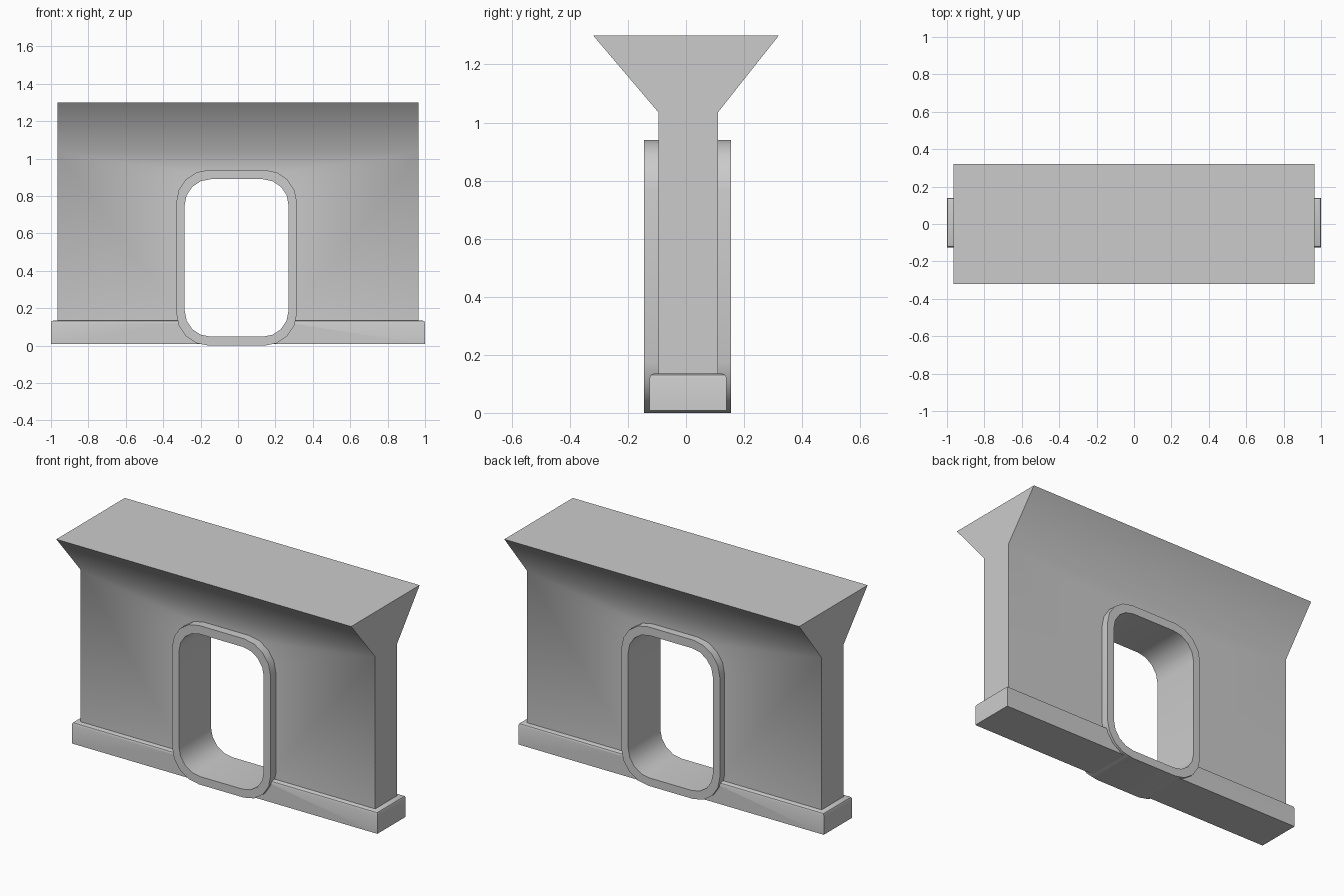
import bpy, bmesh
from math import pi, cos, sin, radians

if "Cube" in bpy.data.objects:
    bpy.data.objects.remove(bpy.data.objects["Cube"])


def new_object(name, bm):
    bmesh.ops.recalc_face_normals(bm, faces=bm.faces[:])
    mesh = bpy.data.meshes.new(name)
    bm.to_mesh(mesh)
    bm.free()
    obj = bpy.data.objects.new(name, mesh)
    bpy.context.collection.objects.link(obj)
    return obj


def prism(name, points, offset):
    """Extrude a closed outline of 3D points along an offset."""
    bm = bmesh.new()
    face = bm.faces.new([bm.verts.new(p) for p in points])
    out = bmesh.ops.extrude_face_region(bm, geom=[face], use_keep_orig=True)
    verts = [g for g in out["geom"] if isinstance(g, bmesh.types.BMVert)]
    bmesh.ops.translate(bm, verts=verts, vec=offset)
    return new_object(name, bm)


def rounded_rect(x0, x1, z0, z1, r, y, seg=4):
    corners = [(x1 - r, z1 - r), (x0 + r, z1 - r), (x0 + r, z0 + r), (x1 - r, z0 + r)]
    return [(cx + r * cos((q + i / seg) * pi / 2), y, cz + r * sin((q + i / seg) * pi / 2))
            for q, (cx, cz) in enumerate(corners) for i in range(seg + 1)]


def activate(obj):
    bpy.ops.object.select_all(action='DESELECT')
    obj.select_set(True)
    bpy.context.view_layer.objects.active = obj


# Wall with flared top
profile = [(-0.095, 0.02), (0.11, 0.02), (0.11, 1.035), (0.32, 1.30), (-0.32, 1.30), (-0.095, 1.035)]
wall = prism("wall", [(-0.965, y, z) for y, z in profile], (1.93, 0, 0))

# Base plinth with softened top edges
bm = bmesh.new()
bmesh.ops.create_cube(bm, size=1)
for v in bm.verts:
    v.co = (v.co.x * 2.0, v.co.y * 0.265 + 0.0075, v.co.z * 0.127 + 0.0715)
top = [e for e in bm.edges if all(v.co.z > 0.1 for v in e.verts)]
bmesh.ops.bevel(bm, geom=top, offset=0.014, segments=2, profile=0.5, affect='EDGES')
base = new_object("base_plinth", bm)

# Door opening cut through wall and plinth, its edge hidden inside the frame
cutter = prism("opening_cutter", rounded_rect(-0.307, 0.292, 0.025, 0.915, 0.155, -0.5), (0, 1, 0))
cutter.hide_render = True
for obj in (wall, base):
    mod = obj.modifiers.new("opening", 'BOOLEAN')
    mod.operation, mod.solver, mod.object = 'DIFFERENCE', 'EXACT', cutter
    activate(obj)
    bpy.ops.object.modifier_apply(modifier=mod.name)
bpy.data.objects.remove(cutter)

# Rounded door frame
bm = bmesh.new()
outer, inner = (-0.33, 0.315, 0.0, 0.94, 0.175), (-0.285, 0.27, 0.048, 0.89, 0.138)
front, back = -0.145, 0.155
loops = [[bm.verts.new(p) for p in rounded_rect(*rect, y)]
         for rect, y in ((outer, front), (outer, back), (inner, back), (inner, front))]
for a, b in zip(loops, loops[1:] + loops[:1]):
    n = len(a)
    for i in range(n):
        j = (i + 1) % n
        bm.faces.new((a[i], a[j], b[j], b[i]))
frame = new_object("door_frame", bm)

for obj in (wall, base, frame):
    activate(obj)
    bpy.ops.object.shade_smooth_by_angle(angle=radians(42 if obj is wall else 30))
